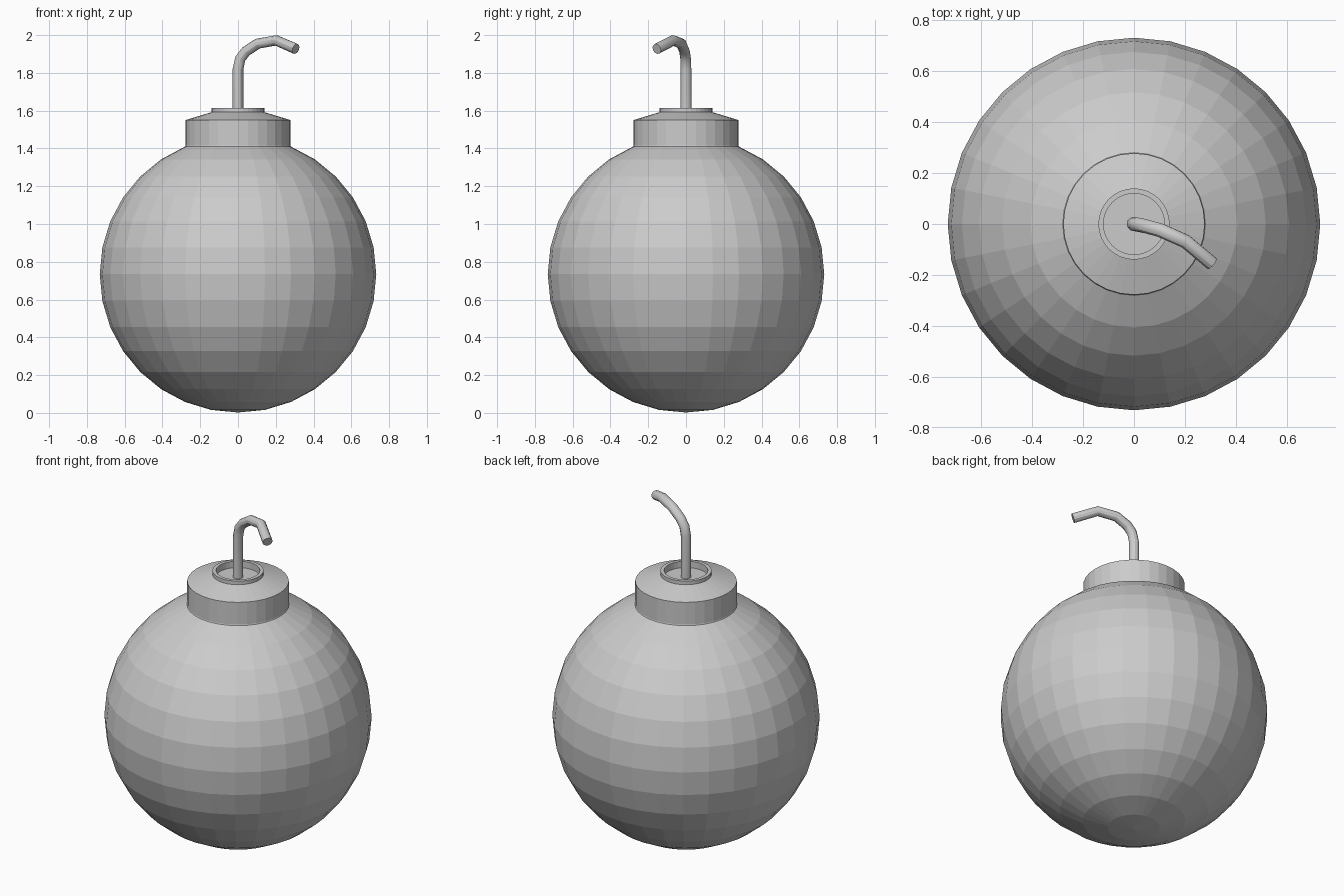
import bpy, bmesh
from math import sin, cos, pi, tau

if "Cube" in bpy.data.objects:
    bpy.data.objects.remove(bpy.data.objects["Cube"])

SEG = 32
R = 0.732


def lathe(name, profile):
    """Revolve (radius, z) points around z; zero radius makes a pole."""
    bm = bmesh.new()
    rings = []
    for r, z in profile:
        if r < 1e-6:
            rings.append([bm.verts.new((0, 0, z))] * SEG)
        else:
            rings.append([bm.verts.new((r * cos(tau * i / SEG), r * sin(tau * i / SEG), z))
                          for i in range(SEG)])
    for a, b in zip(rings, rings[1:]):
        for i in range(SEG):
            j = (i + 1) % SEG
            bm.faces.new(list(dict.fromkeys((a[i], a[j], b[j], b[i]))))
    bmesh.ops.recalc_face_normals(bm, faces=bm.faces)
    mesh = bpy.data.meshes.new(name)
    bm.to_mesh(mesh)
    bm.free()
    obj = bpy.data.objects.new(name, mesh)
    bpy.context.collection.objects.link(obj)
    return obj


# Round body, left open under the neck, continuing into neck, rim and recess
ball = [(R * sin(pi * k / 16), R - R * cos(pi * k / 16) + 0.002) for k in range(15)]
neck = [(0.278, 1.415), (0.278, 1.55), (0.14, 1.592), (0.14, 1.614),
        (0.12, 1.614), (0.12, 1.575), (0, 1.575)]
lathe("body_with_neck", ball + neck)

# Bent fuse
path = [(0, 0, 1.57), (0, 0, 1.82), (0.012, -0.002, 1.875), (0.042, -0.008, 1.914),
        (0.105, -0.025, 1.955), (0.202, -0.068, 1.972), (0.306, -0.155, 1.927)]
curve = bpy.data.curves.new("fuse", 'CURVE')
curve.dimensions = '3D'
curve.bevel_depth = 0.028
curve.bevel_resolution = 4
curve.use_fill_caps = True
spline = curve.splines.new('POLY')
spline.points.add(len(path) - 1)
for p, co in zip(spline.points, path):
    p.co = (*co, 1)
fuse = bpy.data.objects.new("fuse", curve)
bpy.context.collection.objects.link(fuse)
bpy.context.view_layer.objects.active = fuse
fuse.select_set(True)
bpy.ops.object.convert(target='MESH')
bpy.ops.object.shade_smooth_by_angle()
